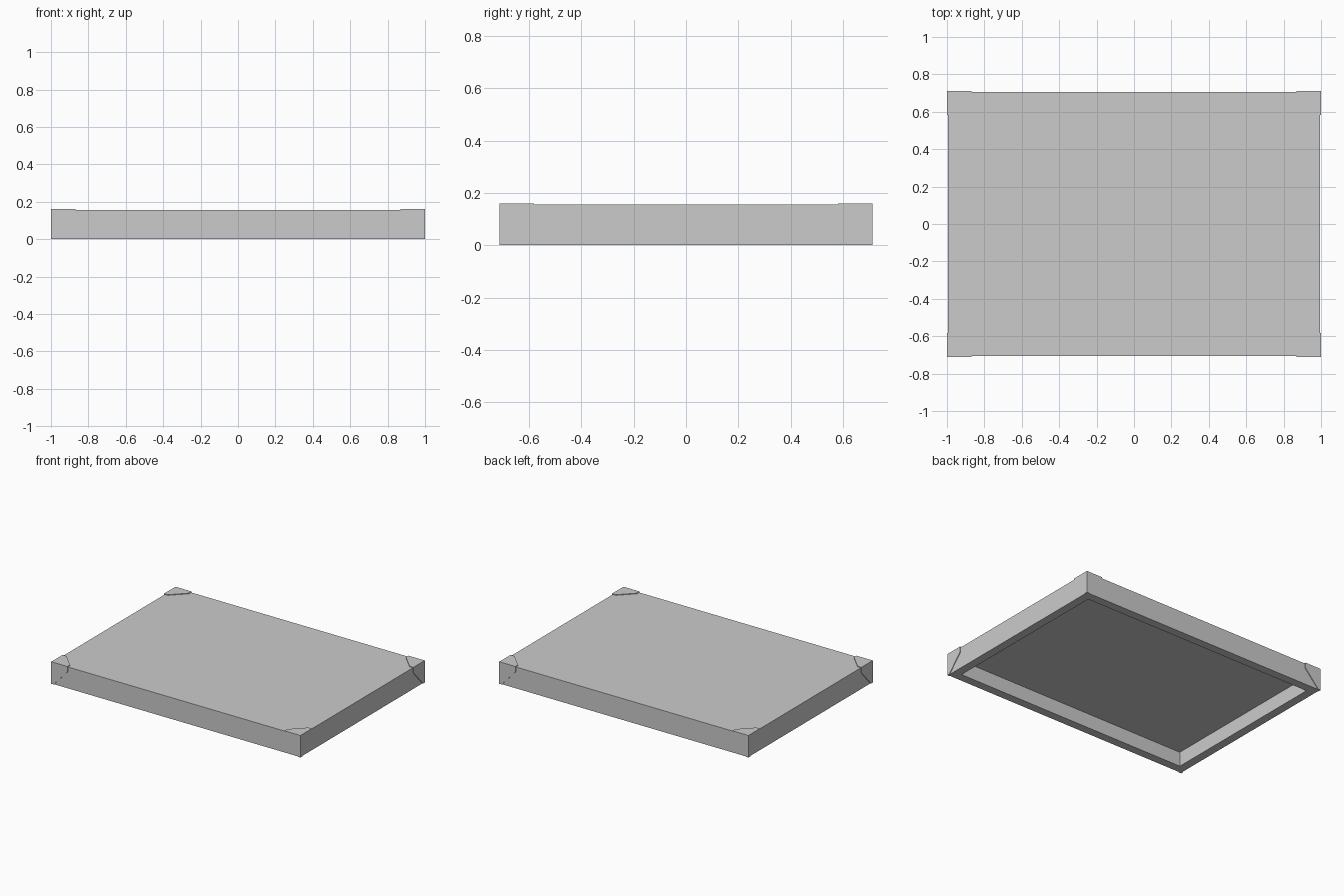
import bpy, bmesh

if "Cube" in bpy.data.objects:
    bpy.data.objects.remove(bpy.data.objects["Cube"])

X, Y, H = 1.0, 0.712, 0.16     # overall half sizes and height
GAP = 0.005                    # how far the corner caps stand proud
WALL = 0.062                   # lid wall thickness
CEIL = 0.105                   # underside of the lid top


def mesh_object(name, bm):
    mesh = bpy.data.meshes.new(name)
    bm.to_mesh(mesh)
    bm.free()
    obj = bpy.data.objects.new(name, mesh)
    bpy.context.collection.objects.link(obj)
    return obj


# Hollow tray: a box whose bottom is inset for the rim and pushed up inside
bm = bmesh.new()
bmesh.ops.create_cube(bm, size=1)
for v in bm.verts:
    v.co.x *= 2 * (X - GAP)
    v.co.y *= 2 * (Y - GAP)
    v.co.z = (v.co.z + 0.5) * (H - GAP)
bm.normal_update()
bottom = min(bm.faces, key=lambda f: f.normal.z)
bmesh.ops.inset_region(bm, faces=[bottom], thickness=WALL, use_even_offset=True)
ext = bmesh.ops.extrude_discrete_faces(bm, faces=[bottom])["faces"][0]
for v in ext.verts:
    v.co.z = CEIL
bmesh.ops.recalc_face_normals(bm, faces=bm.faces)
mesh_object("lid", bm)

# Corner cap: three plates folded around one corner, mirrored to all four
top = [(0, 0), (0.13, 0), (0.13, 0.03), (0.03, 0.13), (0, 0.13)]
side = [(0, 0), (0.13, 0), (0.13, 0.04), (0.02, H), (0, H)]
bm = bmesh.new()
plates = [
    [(X - a, Y - b, H) for a, b in top],
    [(X, Y - a, H - b) for a, b in side],
    [(X - a, Y, H - b) for a, b in reversed(side)],
]
for pts in plates:
    bm.faces.new([bm.verts.new(p) for p in pts])
bmesh.ops.remove_doubles(bm, verts=bm.verts, dist=1e-5)
cap = mesh_object("corner_caps", bm)
solid = cap.modifiers.new("thickness", "SOLIDIFY")
solid.thickness = 0.006
solid.offset = -1
solid.use_even_offset = True
mirror = cap.modifiers.new("mirror", "MIRROR")
mirror.use_axis = (True, True, False)
